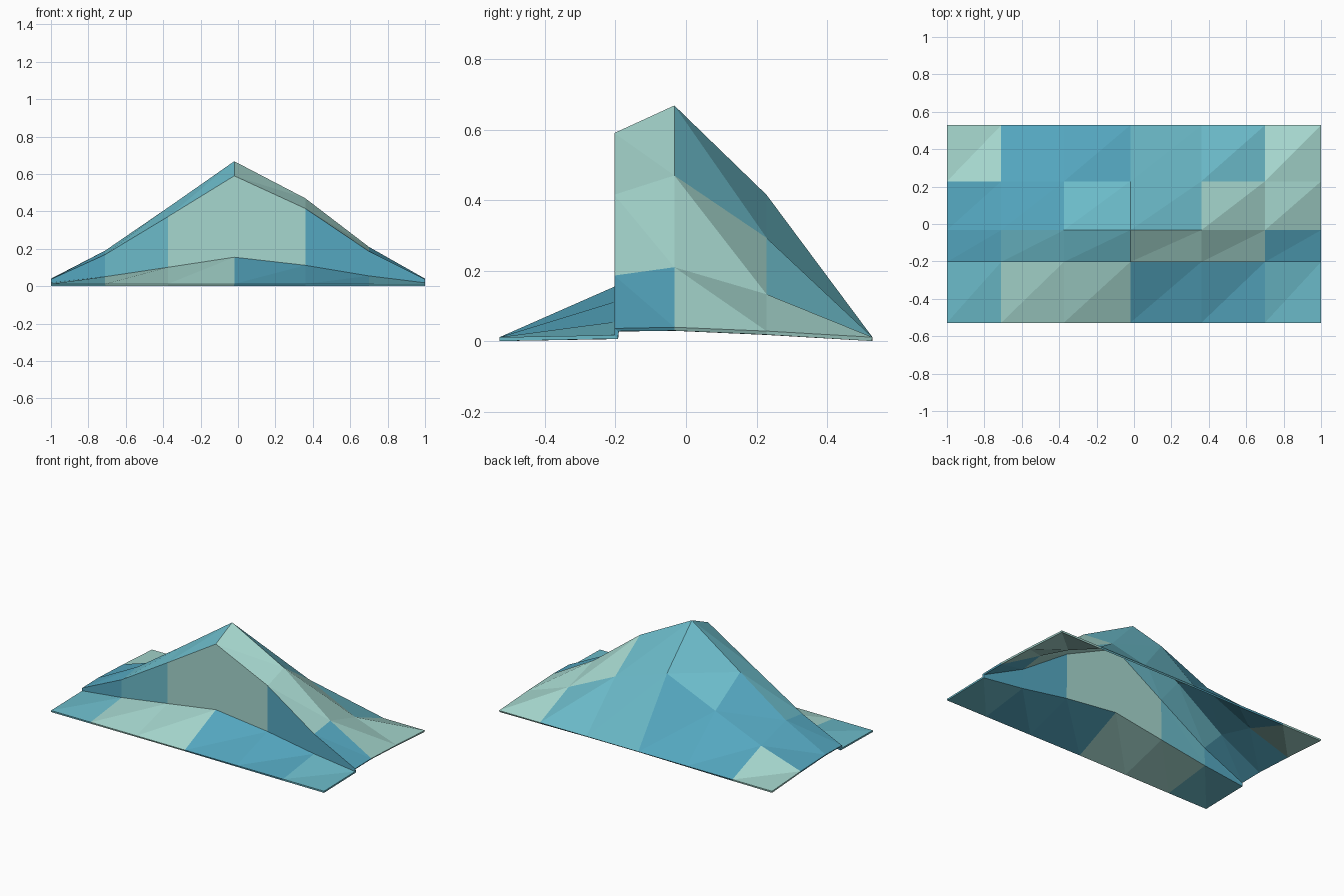
import bpy, bmesh

if "Cube" in bpy.data.objects:
    bpy.data.objects.remove(bpy.data.objects["Cube"])

# Column positions across the hill and their share of the full height
cols = [(-1, .043), (-.71, .272), (-.375, .622), (-.02, 1), (.36, .698), (.70, .302), (1, .043)]
# Front-to-back profile: gentle apron, vertical cliff, summit, back slope
rows = [(-.528, 0), (-.203, .143), (-.203, .578), (-.033, .656), (.228, .403), (.528, 0)]
BASE = .012

# Colour of each cell, one string per strip from front to back
# (b = blue, t = light teal, g = pale green)
strips = ["tggbbt", "btggbb", "bttggb", "bbttgg", "gbbttg"]
palette = {"b": (.09, .39, .53, 1), "t": (.15, .50, .59, 1), "g": (.38, .68, .62, 1)}

mesh = bpy.data.meshes.new("terrain_sheet")
hill = bpy.data.objects.new("terrain_sheet", mesh)
bpy.context.collection.objects.link(hill)
names = {"b": "blue", "t": "light_teal", "g": "pale_green"}
for key, colour in palette.items():
    mat = bpy.data.materials.new(names[key])
    mat.diffuse_color = colour
    mat.use_nodes = True
    mat.node_tree.nodes["Principled BSDF"].inputs["Base Color"].default_value = mat.diffuse_color
    mesh.materials.append(mat)
keys = list(palette)

# Faceted sheet, every cell split along the same diagonal
bm = bmesh.new()
grid = [[bm.verts.new((x, y, BASE + h * s)) for x, s in cols] for y, h in rows]
for j, strip in enumerate(strips):
    for i, key in enumerate(strip):
        a, b = grid[j][i], grid[j][i + 1]
        c, d = grid[j + 1][i + 1], grid[j + 1][i]
        for tri in ((a, b, c), (a, c, d)):
            face = bm.faces.new(tri)
            face.material_index = keys.index(key)
            face.smooth = False
bm.normal_update()
bm.to_mesh(mesh)
bm.free()

# Thin shell below the sheet
shell = hill.modifiers.new("shell", "SOLIDIFY")
shell.thickness = .011
shell.offset = -1
shell.use_even_offset = True
